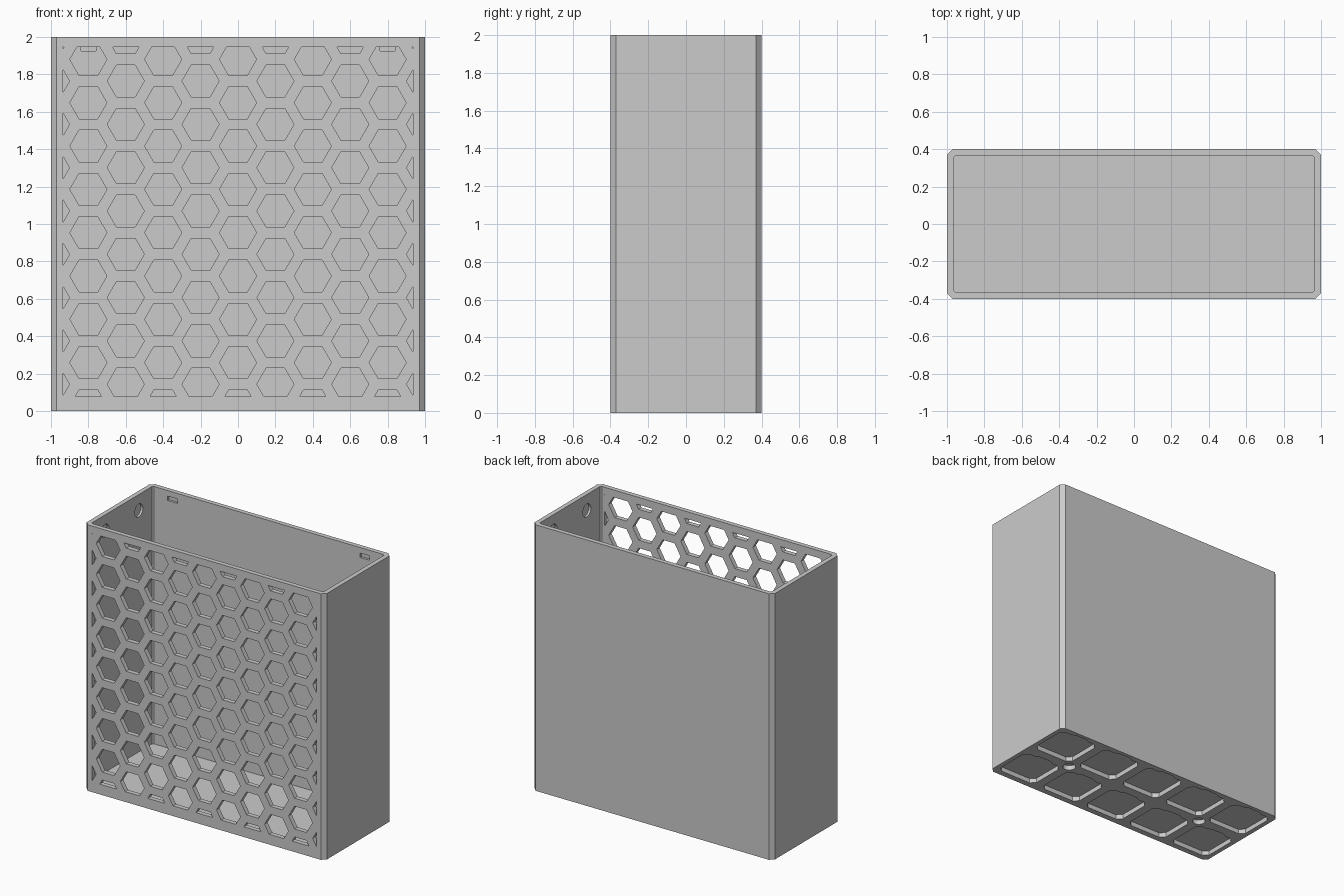
import bpy, bmesh, math
from mathutils import Vector, Matrix

cube = bpy.data.objects.get("Cube")
if cube:
    bpy.data.objects.remove(cube, do_unlink=True)

WALL, FLOOR = 0.035, 0.065
HALF_X, HALF_Y, HEIGHT = 1.0, 0.4, 2.0

grey = bpy.data.materials.new("plain grey")
grey.use_nodes = True
grey.diffuse_color = (0.6, 0.6, 0.6, 1)
grey.node_tree.nodes["Principled BSDF"].inputs["Base Color"].default_value = (0.6, 0.6, 0.6, 1)


def prisms(name, outlines, vec, clips=()):
    """Extrude flat 3D outlines along vec, after trimming them by (point, normal) planes."""
    bm = bmesh.new()
    for pts in outlines:
        bm.faces.new([bm.verts.new(p) for p in pts])
    for co, no in clips:
        bmesh.ops.bisect_plane(bm, geom=bm.verts[:] + bm.edges[:] + bm.faces[:],
                               plane_co=co, plane_no=no, clear_outer=True)
    out = bmesh.ops.extrude_face_region(bm, geom=bm.faces[:], use_keep_orig=True)
    moved = [g for g in out["geom"] if isinstance(g, bmesh.types.BMVert)]
    bmesh.ops.translate(bm, verts=moved, vec=vec)
    bmesh.ops.recalc_face_normals(bm, faces=bm.faces[:])
    mesh = bpy.data.meshes.new(name)
    bm.to_mesh(mesh)
    bm.free()
    mesh.materials.append(grey)
    ob = bpy.data.objects.new(name, mesh)
    bpy.context.collection.objects.link(ob)
    return ob


def cut(target, cutter):
    """Subtract the cutter from the target and remove the cutter."""
    cutter.hide_render = True
    mod = target.modifiers.new("cut", "BOOLEAN")
    mod.operation, mod.solver, mod.object = "DIFFERENCE", "EXACT", cutter
    deps = bpy.context.evaluated_depsgraph_get()
    mesh = bpy.data.meshes.new_from_object(target.evaluated_get(deps))
    target.modifiers.clear()
    target.data = mesh
    bpy.data.objects.remove(cutter, do_unlink=True)


def chamfered(hx, hy, c, z, cx=0, cy=0):
    pts = [(hx, hy - c), (hx - c, hy), (c - hx, hy), (-hx, hy - c),
           (-hx, c - hy), (c - hx, -hy), (hx - c, -hy), (hx, c - hy)]
    return [(cx + x, cy + y, z) for x, y in pts]


def ring(centre, r, n, u, v):
    c, u, v = Vector(centre), Vector(u), Vector(v)
    return [c + r * (math.cos(a) * u + math.sin(a) * v)
            for a in (2 * math.pi * i / n for i in range(n))]


# open-topped bin with chamfered corners
shell = prisms("bin_shell", [chamfered(HALF_X, HALF_Y, 0.03, 0)], (0, 0, HEIGHT))
cut(shell, prisms("cavity", [chamfered(HALF_X - WALL, HALF_Y - WALL, 0.01, FLOOR)], (0, 0, HEIGHT)))

# honeycomb through the front wall, trimmed to a plain border
PITCH = 0.2316
hexes = []
for col in range(-5, 6):
    top = 1.88 if col % 2 == 0 else 1.996
    for row in range(9):
        hexes.append(ring((col * 0.2, -0.45, top - row * PITCH), 0.099, 6, (1, 0, 0), (0, 0, 1)))
border = [((0.935, 0, 0), (1, 0, 0)), ((-0.935, 0, 0), (-1, 0, 0)),
          ((0, 0, 1.945), (0, 0, 1)), ((0, 0, 0.077), (0, 0, -1))]
cut(shell, prisms("honeycomb", hexes, (0, 0.1, 0), border))

# shallow sockets under the floor, each with a bulge on its back edge
sockets = []
for col in range(-2, 3):
    for cy in (-0.2, 0.2):
        cx = col * 0.4
        pts = chamfered(0.165, 0.155, 0.035, -0.05, cx, cy)
        bulge = [(cx + x, cy + y, -0.05) for x, y in
                 ((0.08, 0.155), (0.05, 0.172), (-0.05, 0.172), (-0.08, 0.155))]
        sockets.append(pts[:2] + bulge + pts[2:])
cut(shell, prisms("floor_sockets", sockets, (0, 0, 0.085)))

# round recesses between the sockets
rounds = [ring((x, 0, -0.05), 0.045, 24, (1, 0, 0), (0, 1, 0)) for x in (-0.6, 0.6)]
cut(shell, prisms("floor_recesses", rounds, (0, 0, 0.085)))

# round recesses on the inside of both side walls
for side in (-1, 1):
    dots = [ring((side * 0.94, y, 1.88), 0.048, 24, (0, 1, 0), (0, 0, 1)) for y in (-0.2, 0.2)]
    cut(shell, prisms("side_recesses", dots, (side * 0.042, 0, 0)))

# small slots on the inside of the back wall
slots = [[(x + dx, 0.34, z) for dx, z in
          ((-0.04, 1.925), (0.04, 1.925), (0.04, 1.958), (-0.04, 1.958))] for x in (-0.8, 0.8)]
cut(shell, prisms("back_slots", slots, (0, 0.042, 0)))
